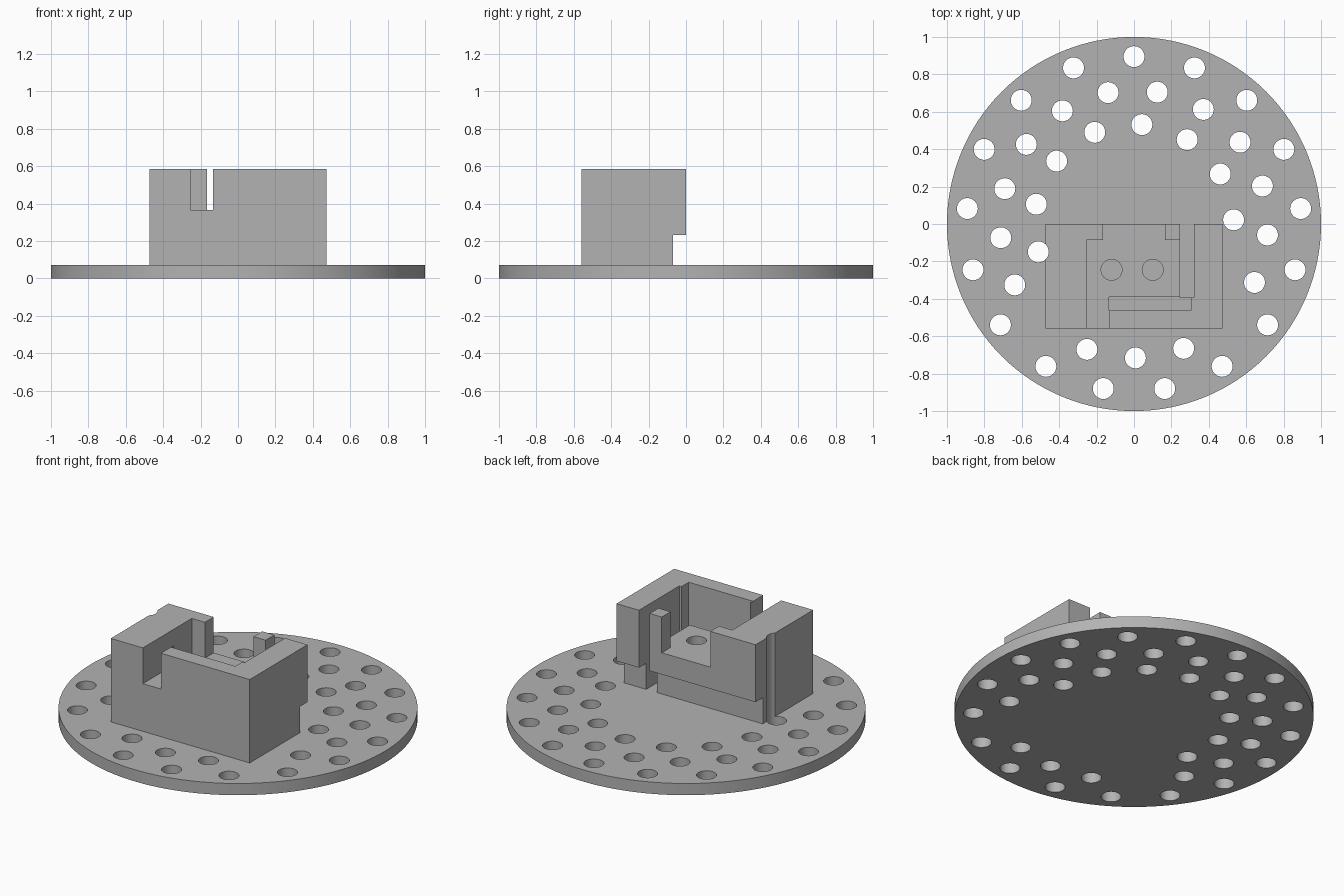
import bpy, bmesh, math
from mathutils import Matrix

cube = bpy.data.objects.get("Cube")
if cube:
    bpy.data.objects.remove(cube, do_unlink=True)

grey = bpy.data.materials.new("plain grey")
grey.use_nodes = True
colour = (0.45, 0.45, 0.45, 1)
grey.diffuse_color = colour
grey.node_tree.nodes["Principled BSDF"].inputs["Base Color"].default_value = colour


def finish(name, bm):
    mesh = bpy.data.meshes.new(name)
    bm.to_mesh(mesh)
    bm.free()
    mesh.materials.append(grey)
    obj = bpy.data.objects.new(name, mesh)
    bpy.context.collection.objects.link(obj)
    return obj


def box(name, x, y, z):
    bm = bmesh.new()
    centre = [(a + b) / 2 for a, b in (x, y, z)]
    size = [b - a for a, b in (x, y, z)]
    bmesh.ops.create_cube(bm, size=1, matrix=Matrix.Translation(centre) @ Matrix.Diagonal((*size, 1)))
    return finish(name, bm)


def cylinders(name, spots, radius, z, sides):
    bm = bmesh.new()
    for px, py in spots:
        bmesh.ops.create_cone(bm, cap_ends=True, segments=sides, radius1=radius, radius2=radius,
                              depth=z[1] - z[0],
                              matrix=Matrix.Translation((px, py, (z[0] + z[1]) / 2)))
    return finish(name, bm)


def cut(obj, cutter):
    """Subtract the cutter and remove it."""
    mod = obj.modifiers.new("cut", 'BOOLEAN')
    mod.operation = 'DIFFERENCE'
    mod.solver = 'EXACT'
    mod.object = cutter
    cutter.hide_render = True
    bpy.context.view_layer.objects.active = obj
    bpy.ops.object.modifier_apply(modifier=mod.name)
    bpy.data.objects.remove(cutter, do_unlink=True)


def ring(radius, start, count, keep):
    angles = [math.radians(start + 360 * k / count) for k in keep]
    return [(radius * math.cos(a), radius * math.sin(a)) for a in angles]


# Three rings of holes, with gaps where the housing sits
holes = ring(0.895, 90, 17, range(17))
holes += ring(0.716, 80, 17, [k for k in range(17) if k not in (7, 11)])
holes += ring(0.533, 2.4, 13, range(8))
HOLE_R = 0.056
TOP, FLOOR, PLATE = 0.585, 0.365, 0.072

# Round base plate
base_plate = cylinders("base_plate", [(0, 0)], 1, (0, PLATE), 128)
cut(base_plate, cylinders("hole_cutter", holes, HOLE_R, (-0.2, 1), 32))

# Housing block
housing = box("housing", (-0.473, 0.472), (-0.56, 0), (PLATE - 0.02, TOP))
pockets = [
    ((-1, 1), (-0.07, 0.2), (-0.2, 0.232)),             # undercut along the back
    ((-0.255, 0.28), (-0.43, -0.085), (FLOOR, 1)),      # main pocket
    ((-0.165, 0.165), (-0.2, 0.2), (FLOOR, 1)),         # opening in the back
    ((-0.255, -0.133), (-0.7, -0.3), (FLOOR, 1)),       # notch in the front
    ((-0.133, 0.305), (-0.462, -0.39), (0.15, 1)),      # slot behind the front wall
    ((0.247, 0.32), (-0.392, 0.2), (-0.2, 1)),          # slot beside the side wall
]
for x, y, z in pockets:
    cut(housing, box("pocket_cutter", x, y, z))
cut(housing, cylinders("screw_cutter", [(-0.12, -0.245), (0.1, -0.245)], HOLE_R, (-0.2, 1), 32))
cut(housing, cylinders("hole_cutter", holes, HOLE_R, (-0.2, 1), 32))

# Smooth round walls, crisp edges
for obj in (base_plate, housing):
    bpy.ops.object.select_all(action='DESELECT')
    obj.select_set(True)
    bpy.context.view_layer.objects.active = obj
    bpy.ops.object.shade_smooth_by_angle(angle=math.radians(30))
